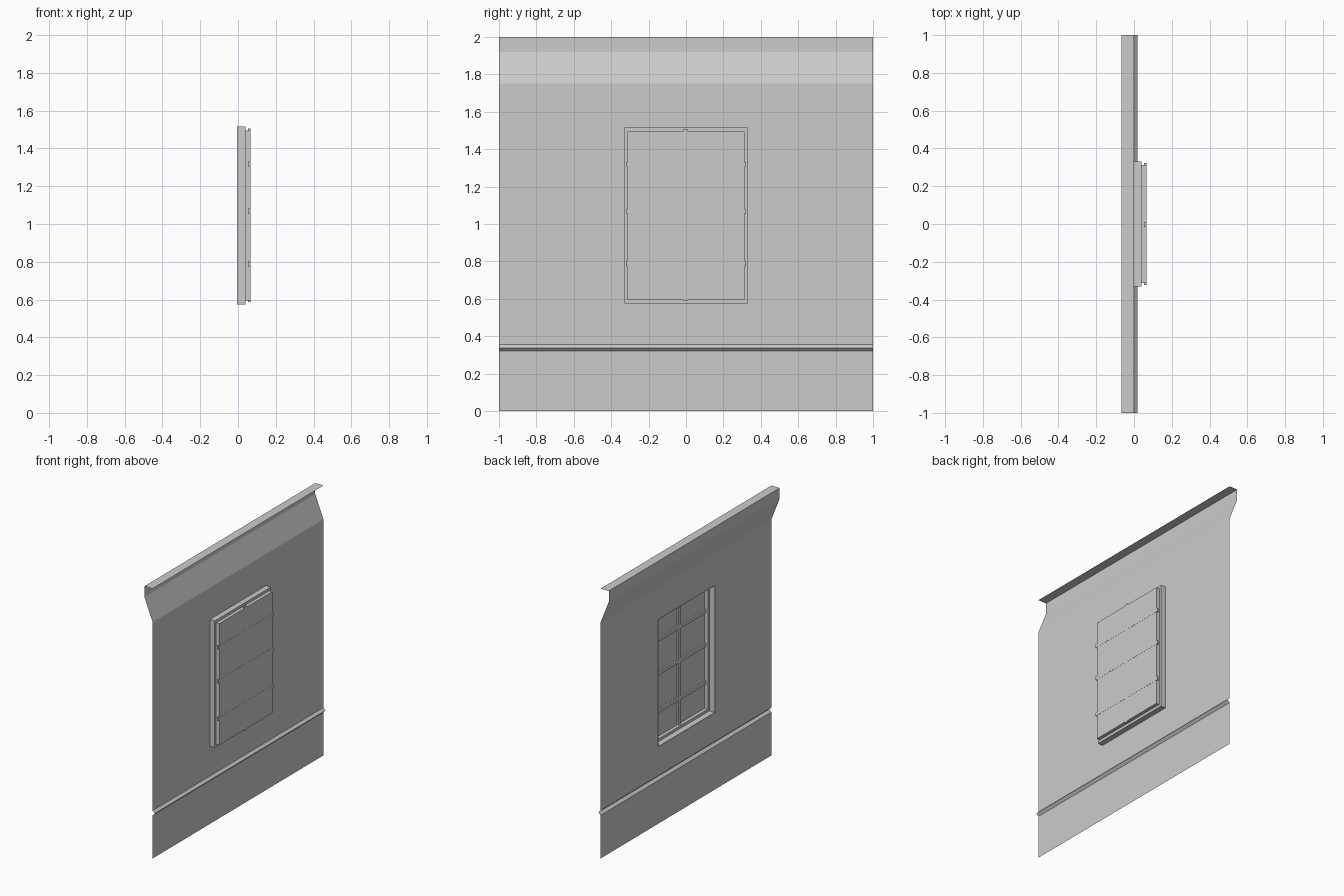
import bpy, bmesh

if "Cube" in bpy.data.objects:
    bpy.data.objects.remove(bpy.data.objects["Cube"])


def finish(name, bm):
    mesh = bpy.data.meshes.new(name)
    bm.to_mesh(mesh)
    bm.free()
    obj = bpy.data.objects.new(name, mesh)
    bpy.context.collection.objects.link(obj)
    return obj


def rect_loop(bm, x, y, z0, z1):
    return [bm.verts.new((x, a, b)) for a, b in ((-y, z0), (y, z0), (y, z1), (-y, z1))]


def bridge(bm, a, b):
    for i in range(4):
        j = (i + 1) % 4
        bm.faces.new((a[i], a[j], b[j], b[i]))


def strip(name, profile):
    # Sweep an (x, z) profile along the full wall width
    bm = bmesh.new()
    rows = [[bm.verts.new((x, y, z)) for y in (-1, 1)] for x, z in profile]
    for p, q in zip(rows, rows[1:]):
        bm.faces.new((p[0], p[1], q[1], q[0]))
    return finish(name, bm)


def bar(name, x0, x1, y0, y1, z0, z1):
    bm = bmesh.new()
    bmesh.ops.create_cube(bm, size=1)
    for v in bm.verts:
        v.co = (x1 if v.co.x > 0 else x0, y1 if v.co.y > 0 else y0, z1 if v.co.z > 0 else z0)
    return finish(name, bm)


HY, HZ0, HZ1 = 0.33, 0.575, 1.515

# Skirting with ridge, and cornice: thin sheets
strip("lower_wall_and_rail", [(0, 0), (0, 0.32), (0.018, 0.338), (0, 0.355)])
strip("cornice", [(0, 1.75), (-0.067, 1.92), (-0.067, 2.0), (0, 2.0)])

# Main wall sheet with window opening
bm = bmesh.new()
bridge(bm, rect_loop(bm, 0, 1, 0.355, 1.75), rect_loop(bm, 0, HY, HZ0, HZ1))
finish("main_wall", bm)

# Stepped window shell, open at the back, closed by the pane
bm = bmesh.new()
loops = [rect_loop(bm, *s) for s in (
    (-0.005, HY, HZ0, HZ1),
    (0.04, HY, HZ0, HZ1),
    (0.04, 0.312, 0.595, 1.495),
    (0.065, 0.312, 0.595, 1.495))]
for a, b in zip(loops, loops[1:]):
    bridge(bm, a, b)
bm.faces.new(loops[-1])
bmesh.ops.recalc_face_normals(bm, faces=bm.faces)
finish("window_frame_and_pane", bm)

# Glazing bars
for i, z in enumerate((0.775, 1.055, 1.305)):
    bar(f"horizontal_bar_{i + 1}", 0.053, 0.066, -0.322, 0.322, z, z + 0.026)
bar("vertical_bar", 0.053, 0.066, -0.016, 0.01, 0.587, 1.505)
